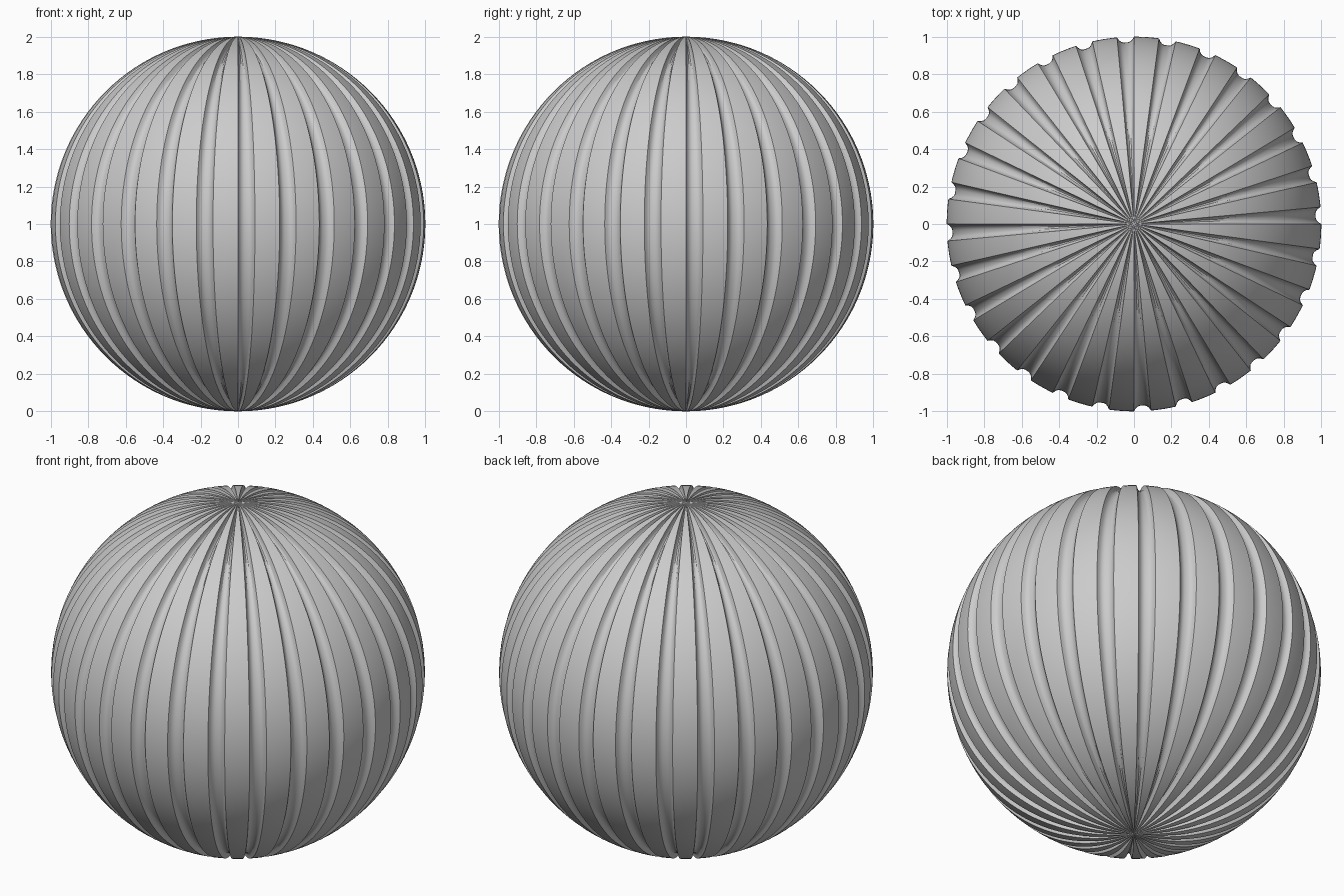
import bpy, bmesh, math

if "Cube" in bpy.data.objects:
    bpy.data.objects.remove(bpy.data.objects["Cube"])

RIBS = 28            # grooves around the vertical axis
STEP = 2 * math.pi / RIBS
GROOVE = math.radians(5.2)
DEPTH = 0.03
ROWS = 96

# One repeat of the cross-section: (angle offset, relative depth)
unit = [(f * GROOVE, d) for f, d in
        [(0, 0), (0.1, 0.5), (0.22, 0.85), (0.38, 1), (0.62, 1), (0.78, 0.85), (0.9, 0.5)]]
unit += [(GROOVE + (STEP - GROOVE) * i / 5, 0) for i in range(5)]
section = [(k * STEP + a, d) for k in range(RIBS) for a, d in unit]

# Ribbed ball: meridian grooves fading out at the poles
bm = bmesh.new()
rings = []
for j in range(1, ROWS):
    t = math.pi * j / ROWS
    depth = DEPTH * min(1, math.sin(t) / 0.2)
    ring = []
    for a, d in section:
        r = 1 - depth * d
        ring.append(bm.verts.new((r * math.sin(t) * math.sin(a),
                                  -r * math.sin(t) * math.cos(a),
                                  1 - r * math.cos(t))))
    rings.append(ring)
south = bm.verts.new((0, 0, 0))
north = bm.verts.new((0, 0, 2))
n = len(section)
for i in range(n):
    k = (i + 1) % n
    bm.faces.new((south, rings[0][k], rings[0][i]))
    bm.faces.new((north, rings[-1][i], rings[-1][k]))
    for lo, hi in zip(rings, rings[1:]):
        bm.faces.new((lo[i], lo[k], hi[k], hi[i]))
bmesh.ops.recalc_face_normals(bm, faces=bm.faces)

mesh = bpy.data.meshes.new("ribbed_ball")
bm.to_mesh(mesh)
bm.free()
ball = bpy.data.objects.new("ribbed_ball", mesh)
bpy.context.collection.objects.link(ball)
bpy.context.view_layer.objects.active = ball
ball.select_set(True)
bpy.ops.object.shade_smooth_by_angle(angle=math.radians(30))
